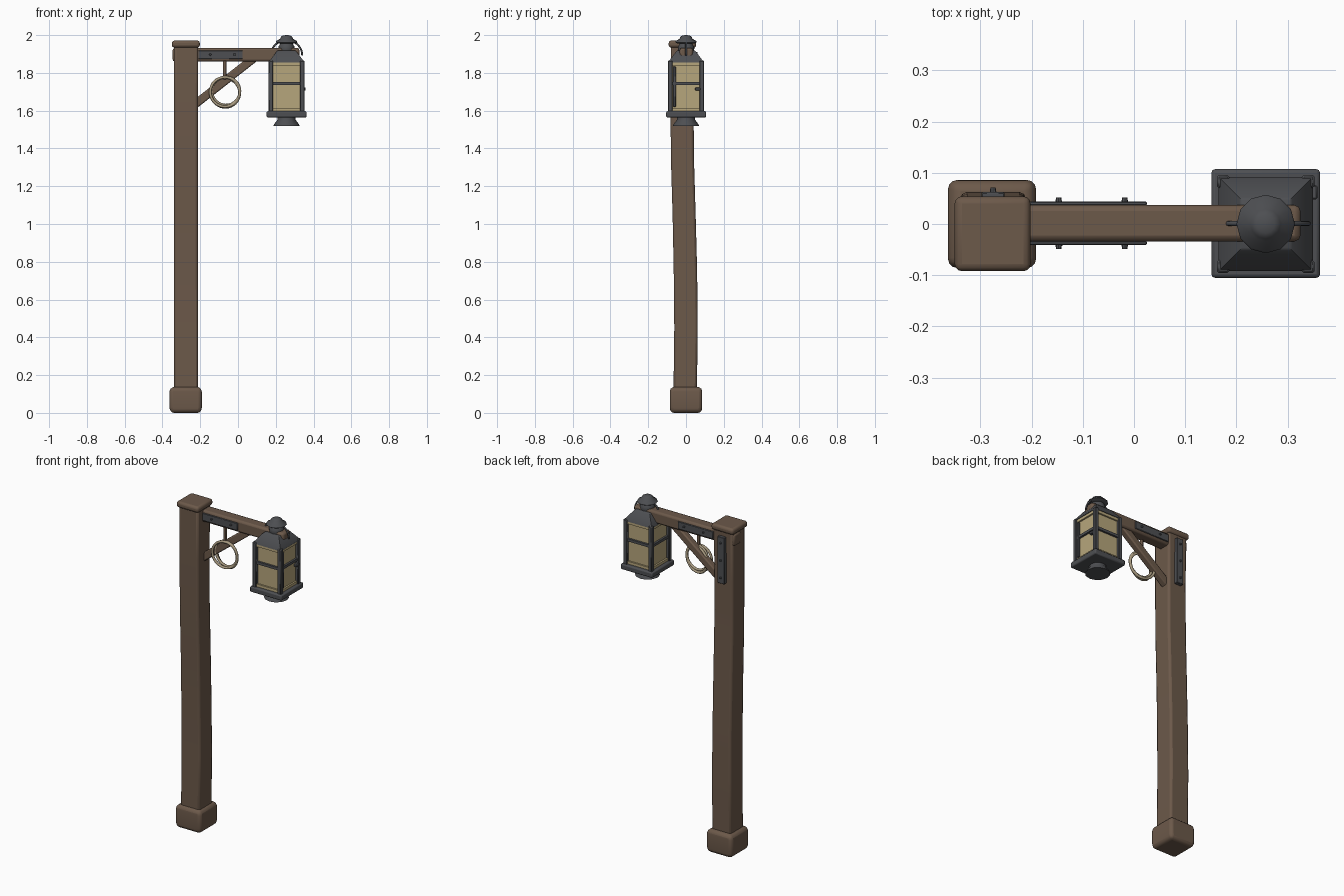
import bpy, bmesh, math
from mathutils import Vector

if "Cube" in bpy.data.objects:
    bpy.data.objects.remove(bpy.data.objects["Cube"])


def material(name, rgb):
    m = bpy.data.materials.new(name)
    m.diffuse_color = (*rgb, 1)
    m.use_nodes = True
    m.node_tree.nodes["Principled BSDF"].inputs["Base Color"].default_value = m.diffuse_color
    return m


WOOD = material("wood", (0.15, 0.10, 0.068))
IRON = material("iron", (0.075, 0.078, 0.085))
GLASS = material("glass", (0.47, 0.38, 0.20))
ROPE = material("rope", (0.40, 0.33, 0.22))


def finish(name, bm, mat, bevel=0, segs=2, angle=40):
    bmesh.ops.recalc_face_normals(bm, faces=bm.faces)
    me = bpy.data.meshes.new(name)
    bm.to_mesh(me)
    bm.free()
    ob = bpy.data.objects.new(name, me)
    bpy.context.collection.objects.link(ob)
    me.materials.append(mat)
    if bevel:
        b = ob.modifiers.new("bevel", 'BEVEL')
        b.width, b.segments, b.limit_method = bevel, segs, 'ANGLE'
        b.angle_limit = math.radians(40)
    bpy.ops.object.select_all(action='DESELECT')
    bpy.context.view_layer.objects.active = ob
    ob.select_set(True)
    bpy.ops.object.shade_smooth_by_angle(angle=math.radians(angle))
    return ob


def loft(name, sections, mat, bevel=0, segs=2):
    """Stack of rectangles: (z, centre x, centre y, half x, half y)."""
    bm = bmesh.new()
    rings = [[bm.verts.new((cx + sx * hx, cy + sy * hy, z))
              for sx, sy in ((-1, -1), (1, -1), (1, 1), (-1, 1))]
             for z, cx, cy, hx, hy in sections]
    for a, b in zip(rings, rings[1:]):
        for i in range(4):
            bm.faces.new((a[i], a[(i + 1) % 4], b[(i + 1) % 4], b[i]))
    bm.faces.new(rings[0])
    bm.faces.new(rings[-1])
    return finish(name, bm, mat, bevel, segs)


def box(name, x, y, z, mat, bevel=0, segs=2):
    cx, cy = sum(x) / 2, sum(y) / 2
    hx, hy = (x[1] - x[0]) / 2, (y[1] - y[0]) / 2
    return loft(name, [(z[0], cx, cy, hx, hy), (z[1], cx, cy, hx, hy)], mat, bevel, segs)


def lathe(name, profile, centre, mat, n=12, angle=40):
    bm = bmesh.new()
    rings = [[bm.verts.new((centre[0] + r * math.cos(math.tau * i / n),
                            centre[1] + r * math.sin(math.tau * i / n), z))
              for i in range(n)] for r, z in profile]
    for a, b in zip(rings, rings[1:]):
        for i in range(n):
            bm.faces.new((a[i], a[(i + 1) % n], b[(i + 1) % n], b[i]))
    bm.faces.new(rings[0])
    bm.faces.new(rings[-1])
    return finish(name, bm, mat, angle=angle)


def wire(name, points, radius, mat, cyclic=False):
    cu = bpy.data.curves.new(name, 'CURVE')
    cu.dimensions, cu.bevel_depth, cu.bevel_resolution = '3D', radius, 2
    cu.use_fill_caps = True
    sp = cu.splines.new('POLY')
    sp.points.add(len(points) - 1)
    for p, co in zip(sp.points, points):
        p.co = (*co, 1)
    sp.use_cyclic_u = cyclic
    cu.materials.append(mat)
    ob = bpy.data.objects.new(name, cu)
    bpy.context.collection.objects.link(ob)


def bolt(name, loc, axis):
    bm = bmesh.new()
    bmesh.ops.create_cone(bm, cap_ends=True, segments=8, radius1=0.007, radius2=0.005, depth=0.012)
    ob = finish(name, bm, IRON)
    ob.location = loc
    ob.rotation_euler = Vector(axis).to_track_quat('Z', 'Y').to_euler()


# Slightly bowed timber post with base block and cap
PX = -0.275
loft("post", [(0.05, PX, -0.005, .064, .062), (0.45, PX, 0.0, .064, .062),
              (0.75, PX, -0.003, .063, .062), (1.05, PX, -0.01, .063, .061),
              (1.35, PX, -0.019, .063, .061), (1.65, PX, -0.021, .063, .061),
              (1.95, PX, -0.018, .064, .062)], WOOD, 0.012)
loft("post_base", [(0, -.277, 0, .080, .082), (0.03, -.277, 0, .086, .086),
                   (0.11, -.277, 0, .086, .086), (0.137, -.277, 0, .080, .082)], WOOD, 0.018, 3)
box("post_cap", (-.35, -.202), (-.092, .054), (1.934, 1.971), WOOD, 0.014, 3)

# Cross beam and diagonal brace
box("beam", (-.346, .325), (-.034, .037), (1.86, 1.932), WOOD, 0.012)
a, b = Vector((-.245, 0, 1.62)), Vector((.085, 0, 1.878))
brace = box("brace", (-(b - a).length / 2, (b - a).length / 2), (-.02, .02), (-.022, .022), WOOD, 0.007)
brace.location = (a + b) / 2
brace.rotation_euler.y = -math.atan2(b.z - a.z, b.x - a.x)

# Iron straps with bolts
for side, y in (("front", -.037), ("back", .040)):
    s = -1 if y < 0 else 1
    box(f"beam_strap_{side}", (-.21, .025), (y - .004, y + .004), (1.873, 1.918), IRON, 0.002, 1)
    for i, x in enumerate((-.147, -.018)):
        bolt(f"beam_bolt_{side}_{i}", (x, y + s * .006, 1.897), (0, s, 0))
box("post_strap", (-.298, -.253), (.036, .062), (1.63, 1.91), IRON, 0.002, 1)
for i, z in enumerate((1.665, 1.77, 1.875)):
    bolt(f"post_bolt_{i}", (PX, .065, z), (0, 1, 0))

# Coiled rope hanging from the beam
box("rope_hanger", (-.079, -.062), (-.027, -.013), (1.765, 1.87), WOOD, 0.004)
for i, (dx, y, z, r, tilt) in enumerate(((-.002, -.027, 1.699, .078, .10),
                                         (.003, -.018, 1.703, .074, -.06),
                                         (0, -.009, 1.694, .076, -.16))):
    wire(f"rope_coil_{i}", [(-.067 + dx + r * math.cos(t), y + tilt * r * math.cos(t), z + r * math.sin(t))
                            for t in (math.tau * k / 32 for k in range(32))], 0.0075, ROPE, True)

# Lantern base, foot and glass body
LX = 0.257
box("lantern_base", (LX - .106, LX + .106), (-.105, .107), (1.564, 1.597), IRON, 0.007)
lathe("lantern_foot", [(.069, 1.52), (.066, 1.528), (.047, 1.553), (.047, 1.57)], (LX, 0), IRON)
box("lantern_glass", (LX - .078, LX + .078), (-.078, .078), (1.59, 1.86), GLASS)

# Corner posts and rails on all four sides
for i, (sx, sy) in enumerate(((-1, -1), (1, -1), (1, 1), (-1, 1))):
    x, y = LX + sx * .083, sy * .083
    box(f"lantern_corner_{i}", (x - .0125, x + .0125), (y - .0125, y + .0125), (1.59, 1.865), IRON, 0.004, 1)
for i in range(4):
    ux, uy = round(math.cos(i * math.pi / 2)), round(math.sin(i * math.pi / 2))
    for part, z, h, d, m in (("crossbar", 1.743, .008, .084, IRON),
                             ("top_trim", 1.847, .008, .082, GLASS),
                             ("bottom_trim", 1.606, .008, .082, GLASS)):
        hx, hy = (.006, .075) if ux else (.075, .006)
        x, y = LX + ux * d, uy * d
        box(f"lantern_{part}_{i}", (x - hx, x + hx), (y - hy, y + hy), (z - h, z + h), m)

# Door hinge bar and latch on the right side
box("door_hinge", (LX + .076, LX + .091), (-.068, -.054), (1.62, 1.835), IRON, 0.003, 1)
box("door_latch", (LX + .08, LX + .101), (.048, .076), (1.707, 1.723), IRON, 0.003, 1)

# Roof, vent and cap
loft("lantern_roof", [(1.855, LX, 0, .092, .092), (1.866, LX, 0, .088, .088),
                      (1.914, LX, 0, .052, .052), (1.918, LX, 0, .046, .046)], IRON)
lathe("lantern_vent", [(.040, 1.91), (.042, 1.925), (.042, 1.94), (.034, 1.953), (.028, 1.97)], (LX, 0), IRON)
lathe("lantern_cap", [(.045, 1.955), (.057, 1.962), (.054, 1.969), (.034, 1.981),
                      (.029, 1.992), (.018, 1.998), (.004, 2.0)], (LX, 0), IRON, 12, 50)

# Wire carrying handle
wire("lantern_handle", [(LX + .083 * math.cos(t), 0.001, 1.893 + .08 * math.sin(t))
                        for t in (math.pi * k / 20 for k in range(21))], 0.005, IRON)
